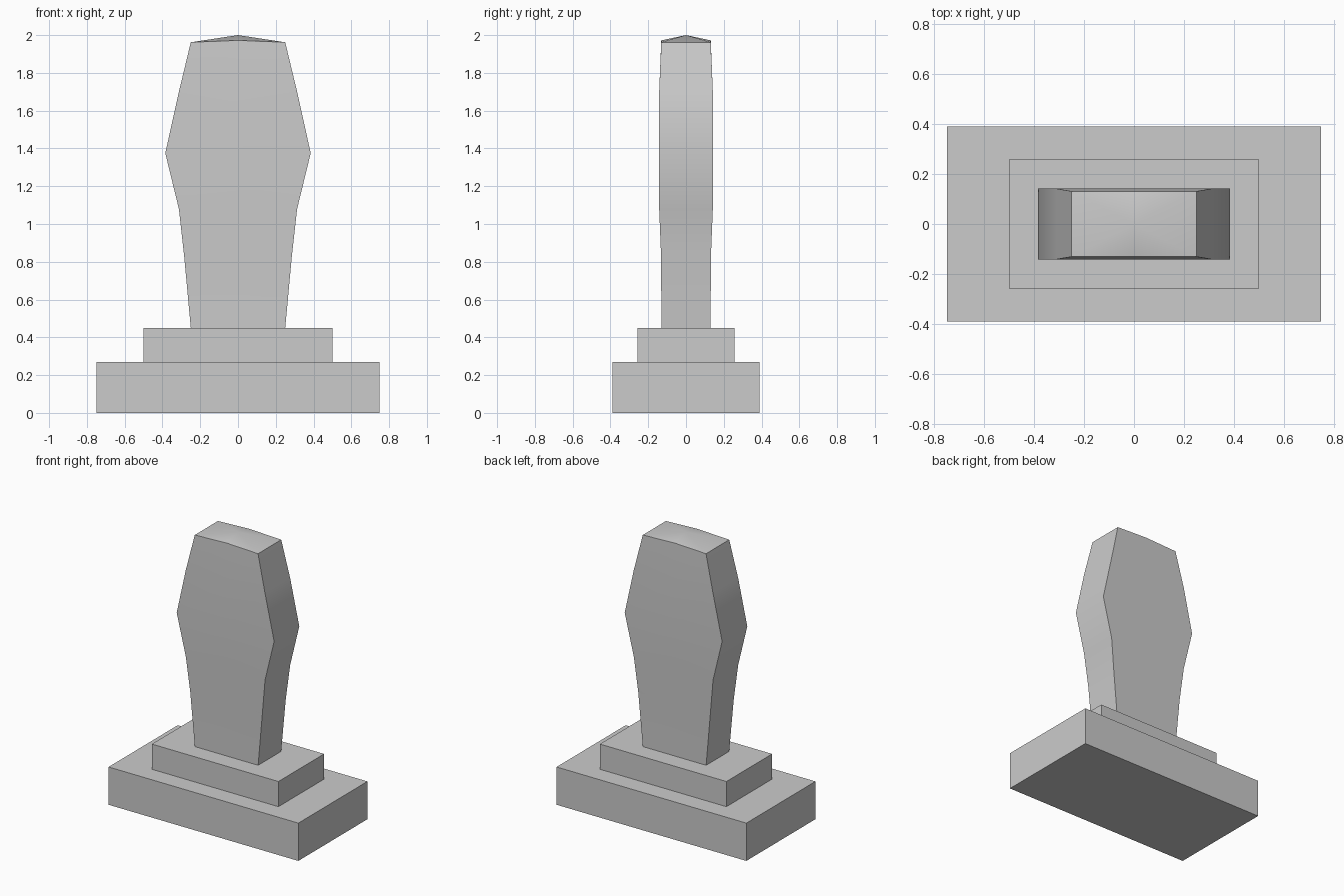
import bpy, bmesh, math

if "Cube" in bpy.data.objects:
    bpy.data.objects.remove(bpy.data.objects["Cube"])


def finish(bm, name):
    bmesh.ops.recalc_face_normals(bm, faces=bm.faces)
    mesh = bpy.data.meshes.new(name)
    bm.to_mesh(mesh)
    bm.free()
    obj = bpy.data.objects.new(name, mesh)
    bpy.context.collection.objects.link(obj)
    return obj


def box(name, half_x, half_y, z0, z1):
    bm = bmesh.new()
    bmesh.ops.create_cube(bm, size=1)
    for v in bm.verts:
        v.co.x *= 2 * half_x
        v.co.y *= 2 * half_y
        v.co.z = z1 if v.co.z > 0 else z0
    return finish(bm, name)


# Stepped plinth
box("plinth_base", 0.75, 0.39, 0.0, 0.27)
box("plinth_step", 0.50, 0.258, 0.27, 0.45)

# Headstone: rings of (z, half width, half depth, rise at the centre line)
rings = [
    (0.45, 0.25, 0.13, 0),
    (0.83, 0.285, 0.132, 0),
    (1.08, 0.313, 0.142, 0),
    (1.375, 0.385, 0.142, 0),
    (1.70, 0.313, 0.142, 0),
    (1.962, 0.25, 0.131, 0.01),
]
bm = bmesh.new()
loops = []
for z, w, d, rise in rings:
    outline = [(-w, -d), (0, -d), (w, -d), (w, d), (0, d), (-w, d)]
    loops.append([bm.verts.new((x, y, z + (rise if x == 0 else 0))) for x, y in outline])
for low, high in zip(loops, loops[1:]):
    for i in range(6):
        j = (i + 1) % 6
        bm.faces.new((low[i], low[j], high[j], high[i]))
bm.faces.new(loops[0][::-1])

# Slightly domed cap
apex = bm.verts.new((0, 0, 2.0))
for i in range(6):
    bm.faces.new((loops[-1][i], loops[-1][(i + 1) % 6], apex))

stone = finish(bm, "headstone")
bpy.context.view_layer.objects.active = stone
stone.select_set(True)
bpy.ops.object.shade_smooth_by_angle(angle=math.radians(30))
